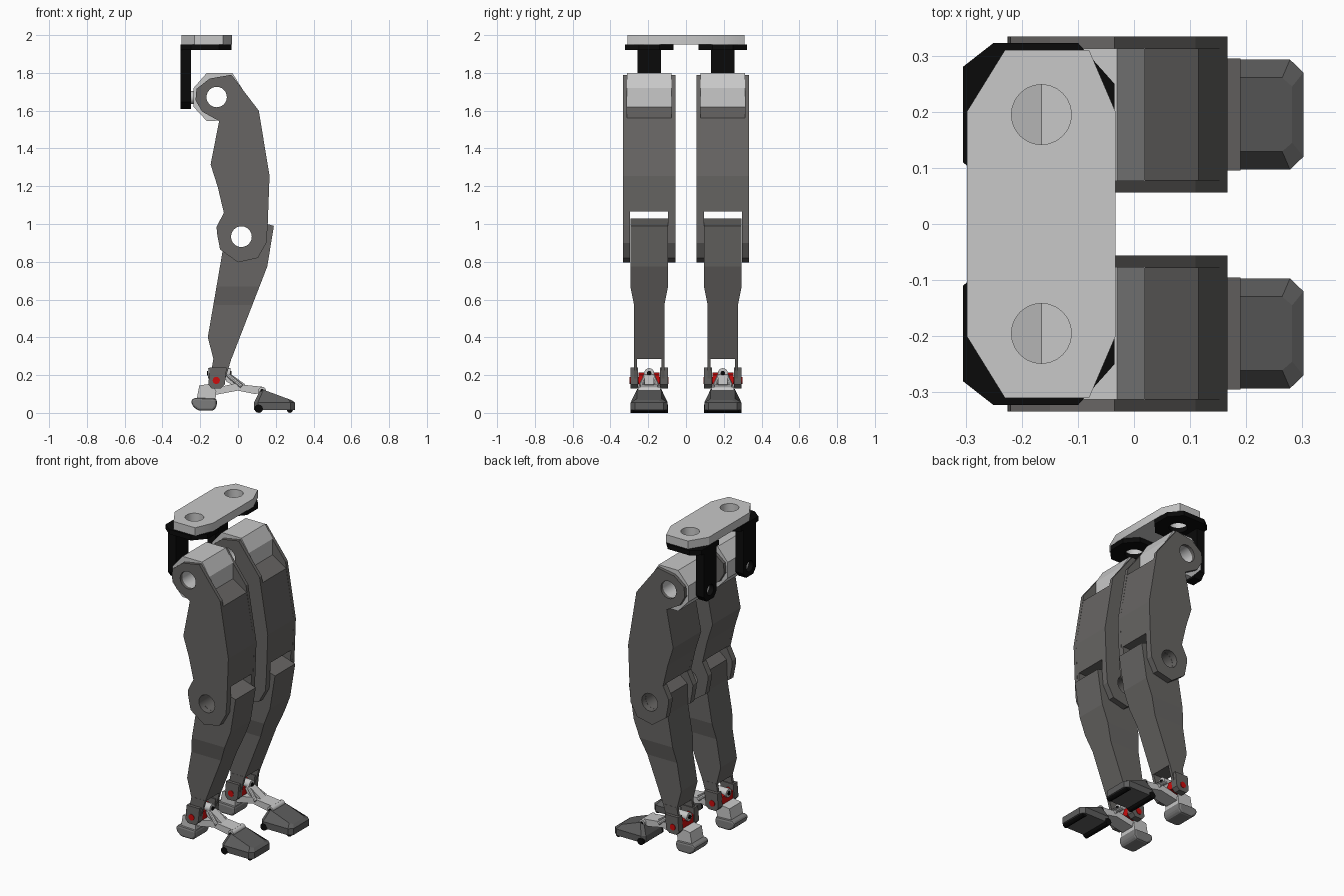
import bpy, bmesh, math
from mathutils import Vector

cube = bpy.data.objects.get("Cube")
if cube:
    bpy.data.objects.remove(cube, do_unlink=True)


def material(name, r, g, b):
    m = bpy.data.materials.new(name)
    m.use_nodes = True
    m.diffuse_color = (r, g, b, 1)
    m.node_tree.nodes["Principled BSDF"].inputs["Base Color"].default_value = (r, g, b, 1)
    return m


LIGHT = material("light grey", 0.58, 0.58, 0.58)
DARK = material("dark grey", 0.135, 0.130, 0.125)
MID = material("heel grey", 0.2, 0.2, 0.2)
TOE = material("toe grey", 0.11, 0.11, 0.11)
BLACK = material("black", 0.003, 0.003, 0.003)
RED = material("red", 0.6, 0.004, 0.004)


def finish(bm, name, mat):
    bmesh.ops.recalc_face_normals(bm, faces=bm.faces)
    me = bpy.data.meshes.new(name)
    bm.to_mesh(me)
    bm.free()
    ob = bpy.data.objects.new(name, me)
    me.materials.append(mat)
    bpy.context.collection.objects.link(ob)
    return ob


def prism(name, pts, a, b, mat, axis="y", width=None, cuts=()):
    """Extrude an outline from a to b along y (outline x,z) or z (outline x,y)."""
    place = (lambda p, t: (p[0], t, p[1])) if axis == "y" else (lambda p, t: (p[0], p[1], t))
    bm = bmesh.new()
    lo = [bm.verts.new(place(p, a)) for p in pts]
    hi = [bm.verts.new(place(p, b)) for p in pts]
    bm.faces.new(lo)
    bm.faces.new(hi)
    for i in range(len(pts)):
        j = (i + 1) % len(pts)
        bm.faces.new((lo[i], lo[j], hi[j], hi[i]))
    # optional width that changes with height
    for z in cuts:
        bmesh.ops.bisect_plane(bm, geom=bm.verts[:] + bm.edges[:] + bm.faces[:],
                               plane_co=(0, 0, z), plane_no=(0, 0, 1))
    if width:
        c = (a + b) / 2
        for v in bm.verts:
            v.co.y = c + math.copysign(width(v.co.z), v.co.y - c)
    return finish(bm, name, mat)


def rod(name, p, q, r, mat, sides=24):
    p, q = Vector(p), Vector(q)
    d = q - p
    bm = bmesh.new()
    bmesh.ops.create_cone(bm, cap_ends=True, segments=sides, radius1=r, radius2=r, depth=d.length)
    bm.transform(d.to_track_quat("Z", "Y").to_matrix().to_4x4())
    bmesh.ops.translate(bm, verts=bm.verts, vec=(p + q) / 2)
    ob = finish(bm, name, mat)
    smooth(ob)
    return ob


def activate(ob):
    bpy.ops.object.select_all(action="DESELECT")
    ob.select_set(True)
    bpy.context.view_layer.objects.active = ob


def smooth(ob):
    activate(ob)
    bpy.ops.object.shade_smooth_by_angle(angle=math.radians(30))


def bore(ob, p, q, r):
    """Drill a round hole from p to q."""
    cutter = rod("cutter", p, q, r, ob.data.materials[0])
    cutter.hide_render = True
    mod = ob.modifiers.new("hole", "BOOLEAN")
    mod.operation, mod.solver, mod.object = "DIFFERENCE", "EXACT", cutter
    activate(ob)
    bpy.ops.object.modifier_apply(modifier=mod.name)
    bpy.data.objects.remove(cutter, do_unlink=True)


def bevel(ob, w):
    mod = ob.modifiers.new("bevel", "BEVEL")
    mod.width, mod.segments = w, 2
    activate(ob)
    bpy.ops.object.modifier_apply(modifier=mod.name)


# Side outlines (x, z)
THIGH = [(-.035, 1.79), (.11, 1.6), (.167, 1.255), (.157, .99), (.15, .9), (.105, .82),
         (0, .797), (-.095, .865), (-.112, .955), (-.113, .985), (-.075, 1.06), (-.107, 1.195),
         (-.145, 1.315), (-.10, 1.545), (-.19, 1.595), (-.225, 1.655), (-.22, 1.715), (-.15, 1.77)]
THIGH_CORE = [(.02, 1.62), (.115, 1.56), (.167, 1.255), (.159, 1.065), (-.076, 1.065),
              (-.107, 1.195), (-.145, 1.315), (-.10, 1.545)]
HIP = [(-.165, 1.8), (-.03, 1.8), (.02, 1.72), (.02, 1.61), (-.02, 1.55), (-.165, 1.545),
       (-.235, 1.62), (-.235, 1.72)]
SHIN = [(.19, .99), (.155, .775), (-.035, .285), (-.13, .285), (-.16, .4), (-.08, .865),
        (-.075, .985), (-.02, 1.03), (.06, 1.03), (.155, 1.0)]
ANKLE_EAR = [(-.06, .24), (-.07, .15), (-.09, .13), (-.14, .13), (-.157, .15), (-.15, .24)]
HEEL = [(-.25, .065), (-.24, .035), (-.21, .012), (-.13, .012), (-.112, .035), (-.112, .075),
        (-.23, .08)]
ANKLE = [(-.205, .145), (-.14, .155), (-.115, .115), (-.12, .06), (-.22, .065)]
ARM = [(-.15, .09), (-.15, .125), (-.02, .155), (.02, .15), (.13, .138), (.145, .11),
       (.09, .1), (.0, .118)]
LINK = [(-.07, .19), (-.05, .205), (-.03, .2), (.04, .15), (0, .13), (-.06, .165)]

# Pelvis plate
PLATE = [(-.23, .31), (-.08, .31), (-.033, .2), (-.033, -.2), (-.08, -.31), (-.23, -.31),
         (-.298, -.2), (-.298, .2)]
pelvis = prism("pelvis_plate", PLATE, 1.95, 2.0, LIGHT, "z")

for side, c in (("front", -.195), ("back", .195)):
    def part(label, pts, half, mat, **kw):
        return prism(side + "_" + label, pts, c - half, c + half, mat, **kw)

    def pin(label, x, z, half, r, mat, sides=20):
        return rod(side + "_" + label, (x, c - half, z), (x, c + half, z), r, mat, sides)

    def cross_bore(ob, x, z, r):
        bore(ob, (x, c - .3, z), (x, c + .3, z), r)

    bore(pelvis, (-.165, c, 1.9), (-.165, c, 2.1), .0535)

    # Hip bracket: flanged top plate and hanging strap
    flange = [(x, c + y) for x, y in ((-.25, .128), (-.1, .128), (-.035, .055), (-.035, -.055),
                                      (-.1, -.128), (-.25, -.128), (-.305, -.085), (-.305, .085))]
    top = prism(side + "_bracket_flange", flange, 1.92, 1.95, BLACK, "z")
    bore(top, (-.165, c, 1.85), (-.165, c, 2.0), .0535)
    bm = bmesh.new()
    outline = [(-.063, 1.93), (-.063, 1.645), (-.035, 1.61), (.035, 1.61), (.063, 1.645), (.063, 1.93)]
    f = bm.faces.new([bm.verts.new((-.305, c + y, z)) for y, z in outline])
    ext = bmesh.ops.extrude_face_region(bm, geom=[f])["geom"]
    bmesh.ops.translate(bm, vec=(.055, 0, 0), verts=[v for v in ext if isinstance(v, bmesh.types.BMVert)])
    strap = finish(bm, side + "_bracket_strap", BLACK)
    bore(strap, (-.4, c, 1.67), (-.2, c, 1.67), .034)
    rod(side + "_hip_boss", (-.275, c, 1.67), (-.225, c, 1.67), .034, LIGHT)

    # Hip block and thigh
    cross_bore(part("hip_block", HIP, .118, LIGHT), -.113, 1.672, .054)
    part("thigh_core", THIGH_CORE, .12, DARK)
    for tag, s in (("inner", -1 if c > 0 else 1), ("outer", 1 if c > 0 else -1)):
        for label, pts, y0, y1 in (("thigh_plate", THIGH, .117, .139),):
            ys = sorted((c + s * y0, c + s * y1))
            plate = prism(f"{side}_{tag}_{label}", pts, *ys, DARK)
            cross_bore(plate, -.113, 1.672, .054)
            cross_bore(plate, .018, .933, .055)
        # fork cheek beside the knee
        cheek = [p for p in THIGH if p[1] < 1.07]
        cheek = [(.159, 1.07)] + cheek
        ys = sorted((c + s * .101, c + s * .118))
        ob = prism(f"{side}_{tag}_knee_cheek", cheek, *ys, DARK)
        cross_bore(ob, .018, .933, .055)
        # ankle fork
        ys = sorted((c + s * .064, c + s * .081))
        prism(f"{side}_{tag}_ankle_fork", [(-.034, .29), (-.07, .17), (-.15, .17), (-.13, .29)], *ys, DARK)
        ys = sorted((c + s * .058, c + s * .1))
        prism(f"{side}_{tag}_ankle_ear", ANKLE_EAR, *ys, DARK)
        # ring strut of the ankle
        rod(f"{side}_{tag}_ankle_strut", (-.06, c + s * .015, .205), (.02, c + s * .045, .14), .012, LIGHT, 10)

    # Shin, narrowing below the calf
    shin = part("shin", SHIN, .1, DARK, cuts=(.67, .57),
                width=lambda z: .08 + .02 * min(1, max(0, (z - .57) / .1)))
    cross_bore(shin, .018, .933, .055)

    # Ankle joint
    pin("ankle_axle", -.115, .172, .103, .019, RED)
    part("ankle_cross", [(-.15, .15), (-.15, .2), (-.12, .215), (-.07, .2), (-.07, .15)], .056, RED)
    rod(side + "_ankle_ring", (-.16, c, .21), (-.04, c, .21), .027, LIGHT, 16)
    rod(side + "_ankle_pin", (-.165, c, .21), (-.035, c, .21), .012, BLACK, 12)

    # Foot
    part("ankle_block", ANKLE, .058, LIGHT)
    bevel(part("heel", HEEL, .07, MID), .012)
    part("foot_arm", ARM, .045, LIGHT)
    part("foot_link", LINK, .025, LIGHT)
    pin("toe_hinge", .128, .118, .06, .02, LIGHT)
    pin("toe_hinge_pin", .128, .118, .064, .009, BLACK, 12)

    # Toe: chamfered base tapering to a smaller sloped top
    base = [(.085, -.08), (.105, -.098), (.278, -.098), (.302, -.075),
            (.302, .075), (.278, .098), (.105, .098), (.085, .08)]
    bm = bmesh.new()
    low = [bm.verts.new((x, c + y, .015)) for x, y in base]
    rim = [bm.verts.new((x, c + y, .055)) for x, y in base]
    cap = []
    for x, y in base:
        tx = .12 + (x - .085) / .217 * .162
        cap.append(bm.verts.new((tx, c + y * .67, .128 - (tx - .12) * .37)))
    bm.faces.new(low)
    bm.faces.new(cap)
    for a, b in ((low, rim), (rim, cap)):
        for i in range(8):
            j = (i + 1) % 8
            bm.faces.new((a[i], a[j], b[j], b[i]))
    finish(bm, side + "_toe", TOE)
    for i, (x, half) in enumerate(((.11, .1), (.275, .085))):
        pin(f"toe_sole_bar_{i + 1}", x, .016 + .006 * (1 - i), half, .016 + .006 * (1 - i), BLACK, 12)

smooth(pelvis)
